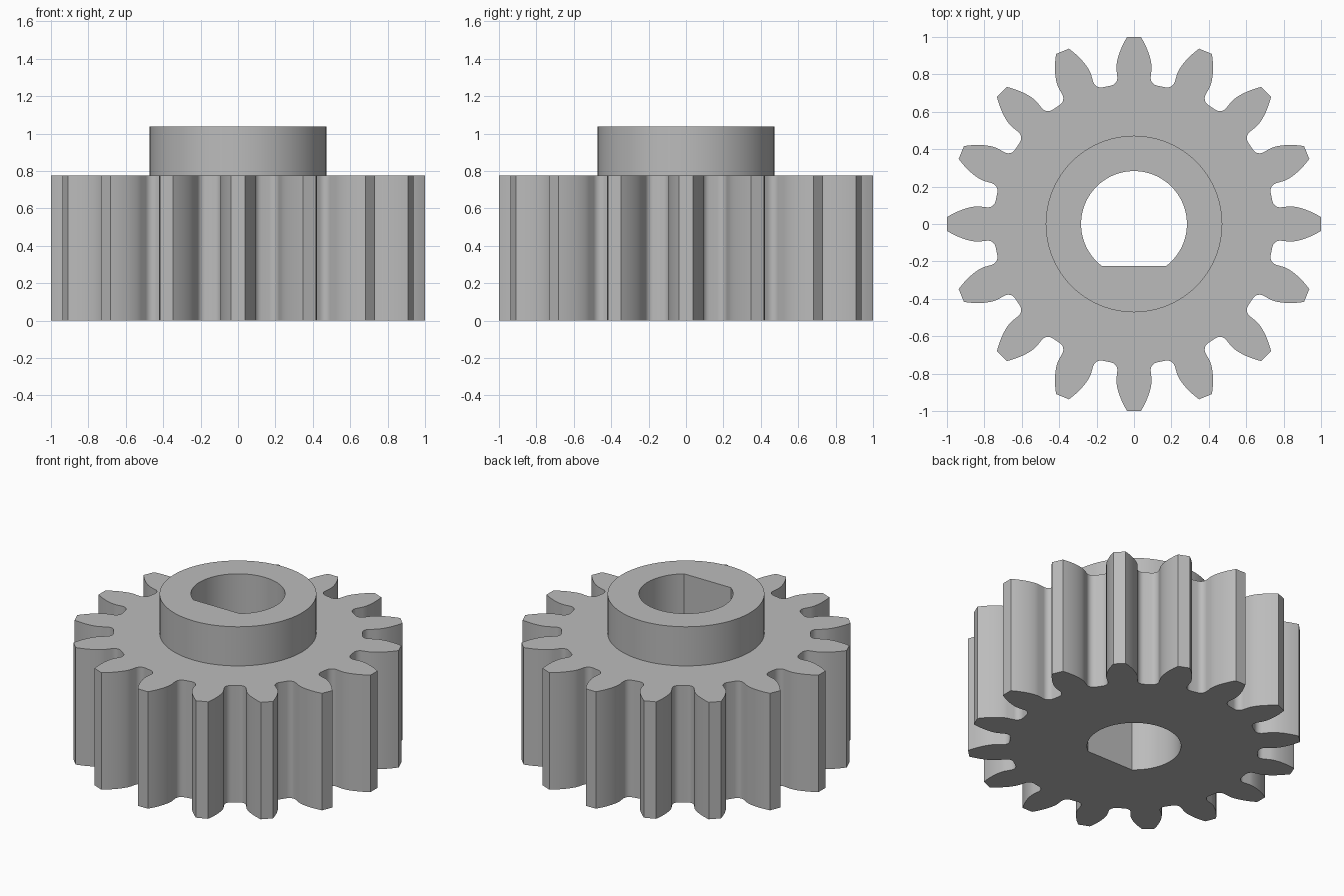
import bpy, bmesh
from math import sin, cos, tan, acos, asin, pi, sqrt, radians

cube = bpy.data.objects.get("Cube")
if cube:
    bpy.data.objects.remove(cube, do_unlink=True)

TEETH = 16
TIP, ROOT, FILLET = 1.0, 0.75, 0.042
PITCH = TIP * TEETH / (TEETH + 2)
BASE = PITCH * cos(radians(20))
GEAR_TOP, HUB_TOP = 0.777, 1.037
HUB_R, BORE_R, FLAT_Y = 0.472, 0.283, -0.225


def polar(r, a):
    return (r * cos(a), r * sin(a))


def inv(a):
    return tan(a) - a


# One side of a tooth, as (radius, angle) from the tip down to the root
def flank():
    base_angle = pi / (2 * TEETH) + inv(radians(20))
    pts = []
    for i in range(11):
        r = TIP + (BASE - TIP) * i / 10
        pts.append((r, base_angle - inv(acos(min(1, BASE / r)))))
    # Root fillet, tangent to the radial line and to the root circle
    centre_r = ROOT + FILLET
    swing = asin(FILLET / centre_r)
    centre_a = base_angle + swing
    cx, cy = centre_r * cos(swing), FILLET
    for i in range(8):
        t = -pi / 2 - (pi / 2 - swing) * i / 7
        x, y = cx + FILLET * cos(t), cy + FILLET * sin(t)
        pts.append((sqrt(x * x + y * y), base_angle + asin(y / sqrt(x * x + y * y))))
    pts[-1] = (ROOT, centre_a)
    return pts


def gear_outline():
    side = flank()
    tooth = [(r, -a) for r, a in reversed(side)] + side
    return [polar(r, a + 2 * pi * k / TEETH) for k in range(TEETH) for r, a in tooth]


def circle(r, n=96):
    return [polar(r, 2 * pi * i / n) for i in range(n)]


# Bore circle cut off by a flat at the front
def bore_outline(n=72):
    a0 = asin(FLAT_Y / BORE_R)
    sweep = pi - 2 * a0
    return [polar(BORE_R, a0 + sweep * i / n) for i in range(n + 1)]


bm = bmesh.new()


def ring(points, z):
    vs = [bm.verts.new((x, y, z)) for x, y in points]
    return vs, [bm.edges.new((v, vs[(i + 1) % len(vs)])) for i, v in enumerate(vs)]


def wall(low, high):
    n = len(low[0])
    for i in range(n):
        j = (i + 1) % n
        bm.faces.new((low[0][i], low[0][j], high[0][j], high[0][i]))


def cap(outer, inner):
    bmesh.ops.triangle_fill(bm, use_beauty=True, edges=outer[1] + inner[1])


gear_low, gear_high = ring(gear_outline(), 0), ring(gear_outline(), GEAR_TOP)
hub_low, hub_high = ring(circle(HUB_R), GEAR_TOP), ring(circle(HUB_R), HUB_TOP)
bore_low, bore_high = ring(bore_outline(), 0), ring(bore_outline(), HUB_TOP)

# Flat faces first, then the walls between them
cap(gear_low, bore_low)
cap(gear_high, hub_low)
cap(hub_high, bore_high)
wall(gear_low, gear_high)
wall(hub_low, hub_high)
wall(bore_low, bore_high)
bmesh.ops.recalc_face_normals(bm, faces=bm.faces[:])

mesh = bpy.data.meshes.new("spur_gear")
bm.to_mesh(mesh)
bm.free()
gear = bpy.data.objects.new("spur_gear", mesh)
bpy.context.collection.objects.link(gear)

# Plain grey metal
grey = bpy.data.materials.new("grey_metal")
grey.use_nodes = True
colour = (0.5, 0.5, 0.5, 1)
grey.diffuse_color = colour
grey.node_tree.nodes["Principled BSDF"].inputs["Base Color"].default_value = colour
mesh.materials.append(grey)

bpy.ops.object.select_all(action="DESELECT")
gear.select_set(True)
bpy.context.view_layer.objects.active = gear
bpy.ops.object.shade_smooth_by_angle(angle=radians(30))
